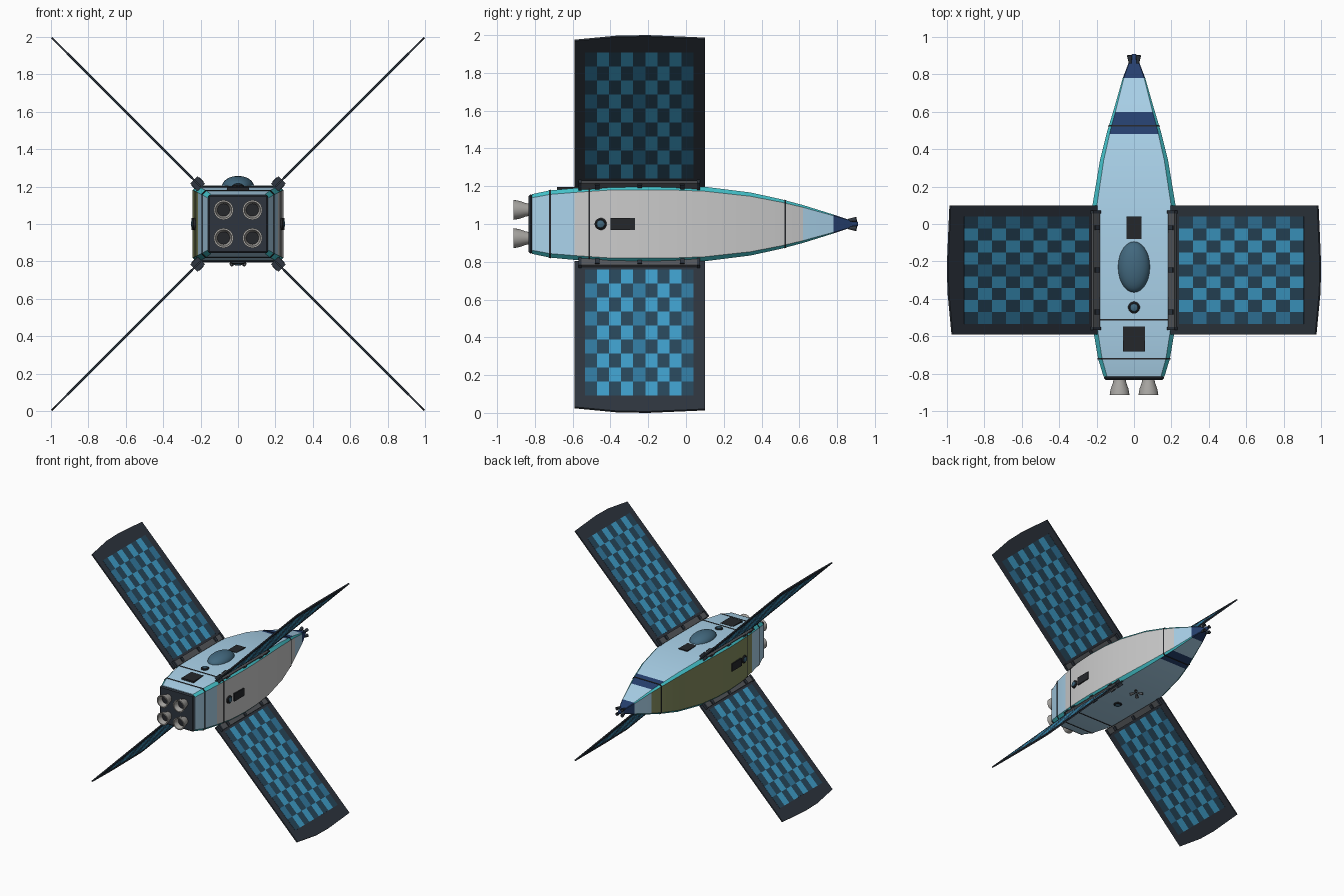
import bpy, bmesh, math
from mathutils import Vector, Matrix

if "Cube" in bpy.data.objects:
    bpy.data.objects.remove(bpy.data.objects["Cube"])


def mat(name, hexa):
    m = bpy.data.materials.new(name)
    c = [int(hexa[i:i + 2], 16) / 255 for i in (0, 2, 4)]
    m.diffuse_color = [(v / 12.92 if v < .04 else ((v + .055) / 1.055) ** 2.4) for v in c] + [1]
    m.use_nodes = True
    m.node_tree.nodes["Principled BSDF"].inputs["Base Color"].default_value = m.diffuse_color
    return m


BLUE, NAVY, WHITE = mat("pale_blue", "AAD2EA"), mat("navy", "26406F"), mat("white", "C4C4C4")
OLIVE, CYAN, DARK = mat("olive", "848C5E"), mat("cyan", "45C4CC"), mat("dark", "25272B")
FRAME, STEEL, GLASS = mat("frame", "2E353E"), mat("steel", "55585C"), mat("glass", "42687E")
CELL = [mat("cell_dark", "27465A"), mat("cell_mid", "31799F"), mat("cell_bright", "3E9DC9")]
BELL = mat("bell", "A8A6A2")


def finish(name, bm, mats, smooth=None):
    bmesh.ops.recalc_face_normals(bm, faces=bm.faces)
    me = bpy.data.meshes.new(name)
    bm.to_mesh(me)
    bm.free()
    ob = bpy.data.objects.new(name, me)
    bpy.context.collection.objects.link(ob)
    for m in mats:
        me.materials.append(m)
    if smooth:
        bpy.ops.object.select_all(action='DESELECT')
        ob.select_set(True)
        bpy.context.view_layer.objects.active = ob
        bpy.ops.object.shade_smooth_by_angle(angle=math.radians(smooth))
    return ob


# Hull outline: y, half width, half height
PROFILE = [(-.815, .163, .158), (-.72, .192, .178), (-.59, .214, .19), (-.42, .236, .203),
           (-.25, .243, .206), (-.08, .238, .205), (.1, .222, .197), (.34, .182, .167),
           (.5, .142, .132), (.62, .106, .1), (.78, .06, .05), (.88, .022, .017)]


def size(y):
    for (a, w0, h0), (b, w1, h1) in zip(PROFILE, PROFILE[1:]):
        if y <= b:
            t = (y - a) / (b - a)
            return w0 + t * (w1 - w0), h0 + t * (h1 - h0)
    return PROFILE[-1][1:]


def section(bm, y, grow=0):
    w, h = size(y)
    w, h, c = w + grow, h + grow, h * .12
    pts = [(w, c - h), (w, h - c), (w - c, h), (c - w, h), (-w, h - c), (-w, c - h), (c - w, -h), (w - c, -h)]
    return [bm.verts.new((x, y, 1 + z)) for x, z in pts]


def loft(name, ys, mats, pick, grow=0):
    bm = bmesh.new()
    rings = [section(bm, y, grow) for y in ys]
    for a, b, y0, y1 in zip(rings, rings[1:], ys, ys[1:]):
        for i in range(8):
            j = (i + 1) % 8
            bm.faces.new((a[i], a[j], b[j], b[i])).material_index = pick(i, (y0 + y1) / 2)
    bm.faces.new(rings[0])
    bm.faces.new(rings[-1])
    return finish(name, bm, mats, 25)


def hull_colour(i, y):
    if y > .78 or (.48 < y < .6 and i in (2, 6)):
        return 1
    if i in (0, 4):
        return (2 if i == 0 else 3) if -.59 < y < .62 else 0
    return 0 if i in (2, 6) else 4


ys = sorted([p[0] for p in PROFILE] + [.48, .6])
loft("hull", ys, [BLUE, NAVY, WHITE, OLIVE, CYAN], hull_colour)
for k, y in enumerate((-.72, -.512, .525)):
    loft(f"hull_seam_{k}", [y - .004, y + .004], [DARK], lambda i, m: 0, .003)


def box(name, loc, dims, m):
    bm = bmesh.new()
    bmesh.ops.create_cube(bm, size=1, matrix=Matrix.Translation(loc) @ Matrix.Diagonal((*dims, 1)))
    return finish(name, bm, [m])


def lathe(name, prof, loc, direction, m, n=20):
    """Spin (radius, height) points about a direction."""
    rot = Vector(direction).to_track_quat('Z', 'Y').to_matrix().to_4x4()
    M = Matrix.Translation(loc) @ rot
    bm = bmesh.new()
    rings = [[bm.verts.new(M @ Vector((r * math.cos(2 * math.pi * i / n), r * math.sin(2 * math.pi * i / n), h)))
              for i in range(n)] for r, h in prof]
    for a, b in zip(rings, rings[1:]):
        for i in range(n):
            bm.faces.new((a[i], a[(i + 1) % n], b[(i + 1) % n], b[i]))
    bm.faces.new(rings[0])
    bm.faces.new(rings[-1])
    return finish(name, bm, [m], 35)


def port(name, loc, d):
    lathe(name + "_rim", [(.032, -.01), (.032, .005), (.025, .01)], loc, d, DARK)
    lathe(name + "_glass", [(.024, 0), (.02, .014), (.008, .018)], loc, d, GLASS)


# Side, top and belly fittings
for s, side in ((1, "right"), (-1, "left")):
    box(f"{side}_hatch", (s * .238, -.335, 1), (.022, .13, .066), DARK)
    port(f"{side}_port", (s * .234, -.452, 1), (s, 0, 0))
box("top_front_hatch", (0, -.02, 1.2), (.082, .12, .016), DARK)
box("top_rear_hatch", (0, -.615, 1.188), (.116, .135, .014), DARK)
port("top_port", (0, -.447, 1.201), (0, 0, 1))
port("belly_port", (0, -.2, .795), (0, 0, -1))
bm = bmesh.new()
bmesh.ops.create_uvsphere(bm, u_segments=28, v_segments=16, radius=1,
                          matrix=Matrix.Translation((0, -.23, 1.2)) @ Matrix.Diagonal((.086, .137, .057, 1)))
finish("top_dome", bm, [GLASS], 40)
for k in range(4):
    a = math.pi / 4 + k * math.pi / 2
    d = Vector((math.cos(a), math.sin(a), -.25))
    lathe(f"belly_thruster_{k}", [(.006, 0), (.012, .04), (.008, .04), (.004, .02)],
          Vector((0, .03, .797)) + d * .012, d, STEEL, 12)

# Main engines on the rear plate
plate = box("engine_plate", (0, -.822, 1), (.322, .022, .312), FRAME)
bev = plate.modifiers.new("bevel", 'BEVEL')
bev.width = .009
for x in (-.077, .077):
    for z in (-.075, .075):
        lathe("engine_bell", [(.032, 0), (.036, .02), (.047, .05), (.053, .083), (.044, .083), (.03, .025)],
              (x, -.83, 1 + z), (0, -1, 0), BELL, 24)
        lathe("engine_throat", [(.034, .02), (.037, .04)], (x, -.83, 1 + z), (0, -1, 0), DARK, 24)

# Nose tip with small thrusters
lathe("nose_tip", [(.018, 0), (.018, .025), (.01, .038)], (0, .872, 1), (0, 1, 0), NAVY, 12)
for sx in (-1, 1):
    for sz in (-1, 1):
        lathe("nose_thruster", [(.007, 0), (.014, .045), (.01, .045), (.005, .02)],
              (sx * .02, .858, 1 + sz * .02), (sx * .1, 1, sz * .1), FRAME, 12)


# Four diagonal solar wings; u runs outward along the diagonal, n across the panel
def prism(bm, sx, sz, outline, thick, index=0):
    lo, hi = [[bm.verts.new((sx * (u - n * .7071), y, 1 + sz * (u + n * .7071))) for u, y in outline]
              for n in (-thick / 2, thick / 2)]
    faces = [lo, hi] + [[lo[i - 1], lo[i], hi[i], hi[i - 1]] for i in range(len(lo))]
    for f in faces:
        bm.faces.new(f).material_index = index


def rect(u0, u1, y0, y1):
    return [(u0, y0), (u1, y0), (u1, y1), (u0, y1)]


NU, NY, U0, U1, Y0, Y1 = 9, 9, .245, .912, -.535, .04
du, dy = (U1 - U0) / NU, (Y1 - Y0) / NY
for sx in (-1, 1):
    for sz in (-1, 1):
        tag = f"{'upper' if sz > 0 else 'lower'}_{'right' if sx > 0 else 'left'}"
        bm = bmesh.new()
        prism(bm, sx, sz, [(.2, -.59), (.972, -.59), (.994, -.36), (.996, -.2), (.983, .1), (.2, .1)], .011)
        finish(tag + "_wing", bm, [FRAME])
        bm = bmesh.new()
        for i in range(NU):
            for j in range(NY):
                tone = 2 if (i + j) % 2 and j % 4 else 1 if (i + j) % 2 else 0
                u, y = U0 + i * du, Y0 + j * dy
                prism(bm, sx, sz, rect(u, u + du, y, y + dy), .014, tone)
        finish(tag + "_solar_cells", bm, CELL)
        # Hinge rail and its clamps
        bm = bmesh.new()
        prism(bm, sx, sz, rect(.198, .232, -.565, .07), .044)
        finish(tag + "_hinge", bm, [STEEL])
        bm = bmesh.new()
        for y in (-.47, -.245, -.02):
            prism(bm, sx, sz, rect(.205, .228, y - .013, y + .013), .062)
        for y in (-.56, .065):
            prism(bm, sx, sz, rect(.196, .236, y - .008, y + .008), .054)
        finish(tag + "_hinge_clamps", bm, [FRAME])
